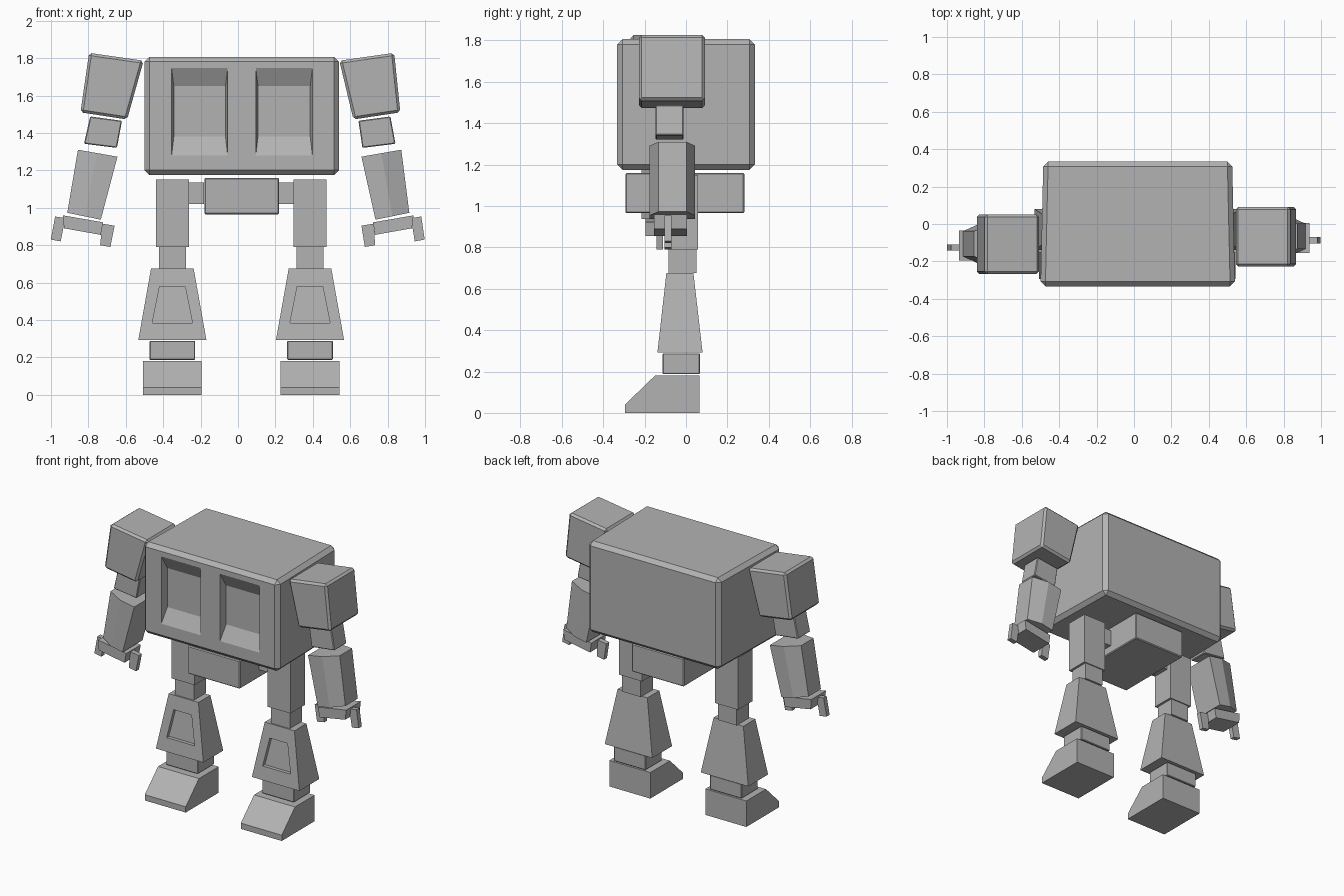
import bpy, bmesh

if "Cube" in bpy.data.objects:
    bpy.data.objects.remove(bpy.data.objects["Cube"])

MID = 0.017  # centre line of the torso and legs

grey = bpy.data.materials.new("armour_grey")
grey.diffuse_color = (0.45, 0.45, 0.45, 1)
grey.use_nodes = True
grey.node_tree.nodes["Principled BSDF"].inputs["Base Color"].default_value = grey.diffuse_color


def loft(name, ring_a, ring_b, bevel=0.0):
    """Closed solid between two matching rings of points."""
    bm = bmesh.new()
    a = [bm.verts.new(p) for p in ring_a]
    b = [bm.verts.new(p) for p in ring_b]
    n = len(a)
    bm.faces.new(a)
    bm.faces.new(b)
    for i in range(n):
        j = (i + 1) % n
        bm.faces.new((a[i], a[j], b[j], b[i]))
    if bevel:
        bmesh.ops.bevel(bm, geom=bm.edges[:], offset=bevel, segments=1,
                        affect='EDGES', clamp_overlap=True)
    bmesh.ops.recalc_face_normals(bm, faces=bm.faces[:])
    mesh = bpy.data.meshes.new(name)
    bm.to_mesh(mesh)
    bm.free()
    mesh.materials.append(grey)
    ob = bpy.data.objects.new(name, mesh)
    bpy.context.collection.objects.link(ob)
    return ob


def rect_z(x0, x1, y0, y1, z):
    return [(x0, y0, z), (x1, y0, z), (x1, y1, z), (x0, y1, z)]


def box(name, x, y, z, bevel=0.0):
    return loft(name, rect_z(*x, *y, z[0]), rect_z(*x, *y, z[1]), bevel)


def in_y(profile, y):
    return [(x, y, z) for x, z in profile]


def quad(x0, x1, z0, z1):
    return [(x0, z0), (x1, z0), (x1, z1), (x0, z1)]


def carve(ob, cutter):
    mod = ob.modifiers.new("recess", 'BOOLEAN')
    mod.operation = 'DIFFERENCE'
    mod.solver = 'EXACT'
    mod.object = cutter
    bpy.context.view_layer.objects.active = ob
    bpy.ops.object.modifier_apply(modifier=mod.name)
    bpy.data.objects.remove(cutter)


# Torso: bevelled block, a little narrower at the back, with two front recesses
torso = loft("torso", in_y(quad(-0.50, 0.54, 1.175, 1.807), -0.333),
             in_y(quad(-0.485, 0.525, 1.175, 1.807), 0.333), 0.026)
for x0, x1 in ((-0.355, -0.055), (0.095, 0.398)):
    carve(torso, loft("recess_cutter",
                      in_y(quad(x0 - 0.002, x1 + 0.002, 1.26, 1.765), -0.343),
                      in_y(quad(x0 + 0.012, x1 - 0.012, 1.38, 1.65), -0.283)))

# Pelvis
box("pelvis", (-0.18, 0.22), (-0.293, 0.282), (0.965, 1.16), 0.006)

for side, label in ((-1, "left"), (1, "right")):
    # Legs
    cx = MID + side * 0.368

    def span(half):
        return cx - half, cx + half

    hip = sorted((MID + side * 0.20, MID + side * 0.285))
    box("hip_joint_" + label, hip, (-0.085, 0.025), (1.02, 1.135))
    box("thigh_" + label, span(0.088), (-0.10, 0.057), (0.79, 1.15))
    box("knee_" + label, span(0.072), (-0.085, 0.05), (0.675, 0.80))
    shin = loft("shin_" + label, rect_z(*span(0.182), -0.138, 0.08, 0.293),
                rect_z(*span(0.114), -0.095, 0.036, 0.675))
    # Trapezoid recess that follows the slope of the shin
    panel = [(cx - 0.107, 0.385), (cx + 0.107, 0.385),
             (cx + 0.068, 0.58), (cx - 0.068, 0.58)]
    slope = lambda z: -0.138 + (z - 0.293) * 0.1126
    carve(shin, loft("shin_cutter", [(x, slope(z) - 0.03, z) for x, z in panel],
                     [(x, slope(z) + 0.025, z) for x, z in panel]))
    box("ankle_" + label, span(0.122), (-0.113, 0.067), (0.187, 0.288), 0.004)
    foot = [(-0.295, 0), (0.065, 0), (0.065, 0.18), (-0.15, 0.18), (-0.295, 0.04)]
    x0, x1 = span(0.157)
    loft("foot_" + label, [(x0, y, z) for y, z in foot],
         [(x1, y, z) for y, z in foot])

    # Arms: the left one is mirrored, set forward and hangs a bit closer
    def arm(p):
        x, y, z = p
        if side > 0:
            return p
        return (-x + 0.042 * (z - 0.9), y - 0.04, z)

    def slab(name, profile, y0, y1, bevel=0.0):
        loft(name + "_" + label, [arm(p) for p in in_y(profile, y0)],
             [arm(p) for p in in_y(profile, y1)], bevel)

    slab("shoulder", [(0.542, 1.786), (0.835, 1.828), (0.868, 1.510), (0.617, 1.472)],
         -0.228, 0.092, 0.014)
    slab("upper_arm", [(0.644, 1.465), (0.815, 1.488), (0.842, 1.342), (0.665, 1.32)],
         -0.147, -0.012, 0.005)

    # Forearm: flat inner half, chamfered outer half
    section = [(0, -0.176), (0.5, -0.176), (1, -0.133),
               (1, 0.002), (0.5, 0.043), (0, 0.043)]

    def cut(inner, outer):
        return [arm((inner[0] + (outer[0] - inner[0]) * t, y,
                     inner[1] + (outer[1] - inner[1]) * t)) for t, y in section]

    loft("forearm_" + label, cut((0.735, 0.936), (0.916, 0.973)),
         cut((0.66, 1.273), (0.873, 1.31)))

    # Hand with two thin fingers
    slab("palm", [(0.722, 0.922), (0.938, 0.959), (0.93, 0.89), (0.732, 0.855)],
         -0.155, 0.005)
    slab("outer_finger", [(0.925, 0.945), (0.98, 0.953), (0.998, 0.83), (0.945, 0.82)],
         -0.103, -0.07)
    slab("inner_finger", [(0.66, 0.904), (0.726, 0.915), (0.733, 0.80), (0.678, 0.79)],
         -0.103, -0.07)
